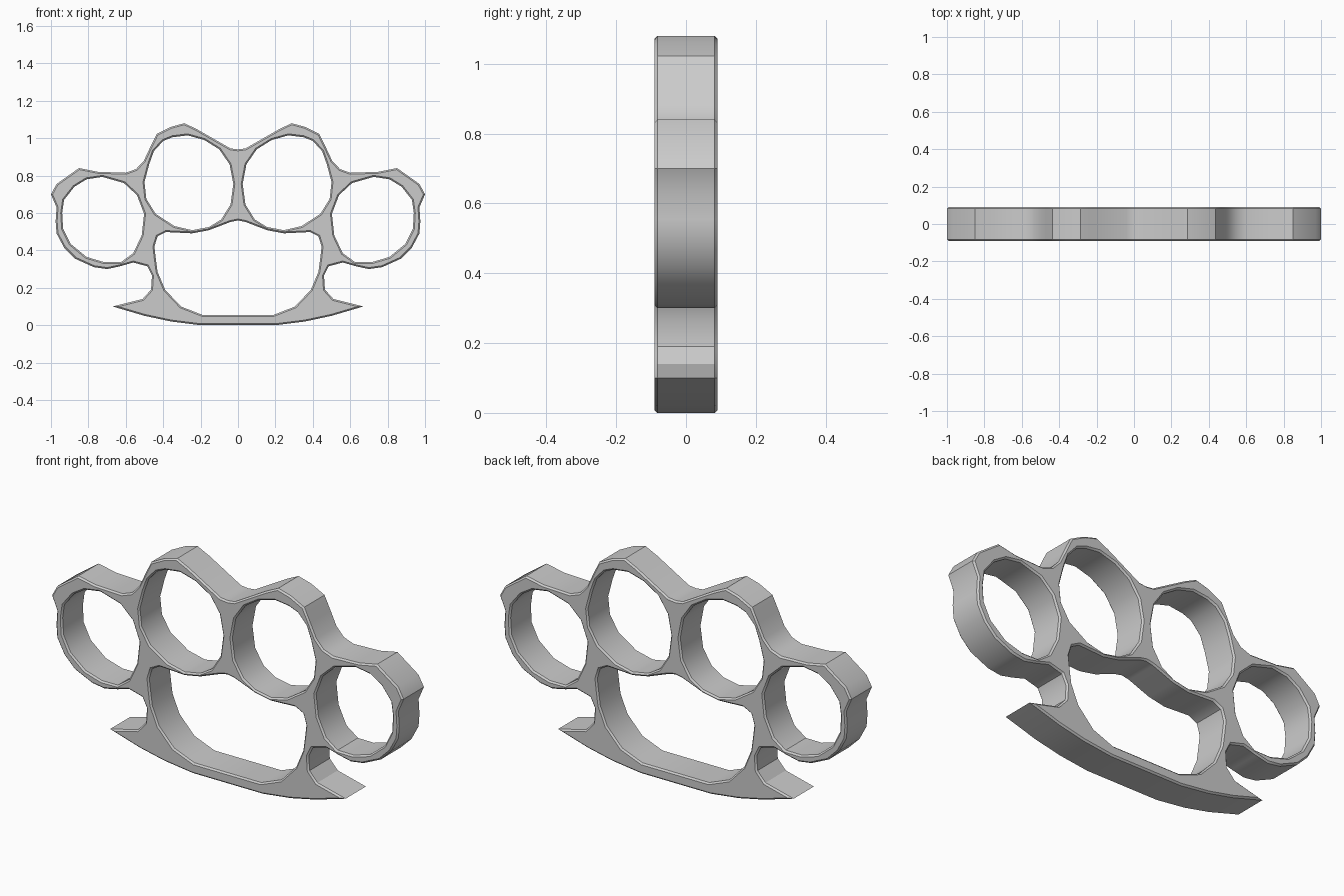
import bpy, bmesh
from math import radians
from mathutils import Matrix

if "Cube" in bpy.data.objects:
    bpy.data.objects.remove(bpy.data.objects["Cube"])

HALF_DEPTH, RIM = 0.09, 0.008


def mirrored(pts):
    """Points on the left half."""
    return [(-x, z) for x, z in reversed(pts)]


def closed_half(pts):
    """Join a right half profile with its mirror image."""
    return pts + [(-x, z) for x, z in reversed(pts) if x > 0]


# Outer silhouette, right half, bottom to top
outline = [(.20, 0), (.36, .02), (.50, .05), (.67, .10), (.51, .14),
           (.465, .19), (.46, .265), (.485, .315), (.56, .335), (.63, .315),
           (.70, .30), (.77, .31), (.87, .355), (.93, .415), (.97, .49),
           (.975, .555), (.97, .63), (1.0, .70), (.97, .755), (.85, .84),
           (.75, .82), (.60, .815), (.545, .835), (.503, .88), (.47, .95),
           (.435, 1.022), (.36, 1.06), (.287, 1.08), (.22, 1.048),
           (.04, .945), (0, .94)]

# Palm opening, right half
palm = [(.19, .055), (.305, .10), (.39, .19), (.43, .285), (.44, .36),
        (.447, .42), (.43, .475), (.385, .498), (.245, .491), (.155, .508),
        (.04, .552), (0, .56)]

# Finger openings
outer_hole = [(.94, .60), (.93, .67), (.875, .74), (.81, .78), (.725, .793),
              (.61, .76), (.54, .695), (.502, .595), (.515, .48), (.56, .385),
              (.625, .338), (.715, .337), (.81, .365), (.895, .435), (.935, .515)]
inner_hole = [(.50, .765), (.475, .86), (.45, .93), (.40, .985), (.35, 1.005),
              (.27, 1.015), (.18, .99), (.10, .94), (.045, .86), (.025, .755),
              (.04, .645), (.09, .565), (.155, .525), (.245, .508), (.34, .53),
              (.44, .595), (.49, .675)]

# Plate drawn as a filled curve with holes, extruded with a small rim bevel
curve = bpy.data.curves.new("plate_profile", 'CURVE')
curve.dimensions = '2D'
curve.fill_mode = 'BOTH'
curve.extrude = HALF_DEPTH - RIM
curve.bevel_depth = RIM
curve.bevel_resolution = 0
curve.offset = -RIM
for loop in (closed_half(outline), closed_half(palm), outer_hole, inner_hole,
             mirrored(outer_hole), mirrored(inner_hole)):
    s = curve.splines.new('POLY')
    s.points.add(len(loop) - 1)
    for p, (x, z) in zip(s.points, loop):
        p.co = (x, z, 0, 1)
    s.use_cyclic_u = True

plate = bpy.data.objects.new("four_finger_grip", curve)
bpy.context.collection.objects.link(plate)
bpy.context.view_layer.objects.active = plate
plate.select_set(True)
bpy.ops.object.convert(target='MESH')
plate = bpy.context.object
plate.name = "four_finger_grip"

# Stand upright and weld the caps to the walls
mesh = plate.data
mesh.transform(Matrix.Rotation(radians(90), 4, 'X'))
bm = bmesh.new()
bm.from_mesh(mesh)
bmesh.ops.remove_doubles(bm, verts=bm.verts, dist=0.0005)
bmesh.ops.recalc_face_normals(bm, faces=bm.faces)
low = min(v.co.z for v in bm.verts)
bmesh.ops.translate(bm, verts=bm.verts, vec=(0, 0, -low))
bm.to_mesh(mesh)
bm.free()
bpy.ops.object.shade_smooth_by_angle(angle=radians(32))
